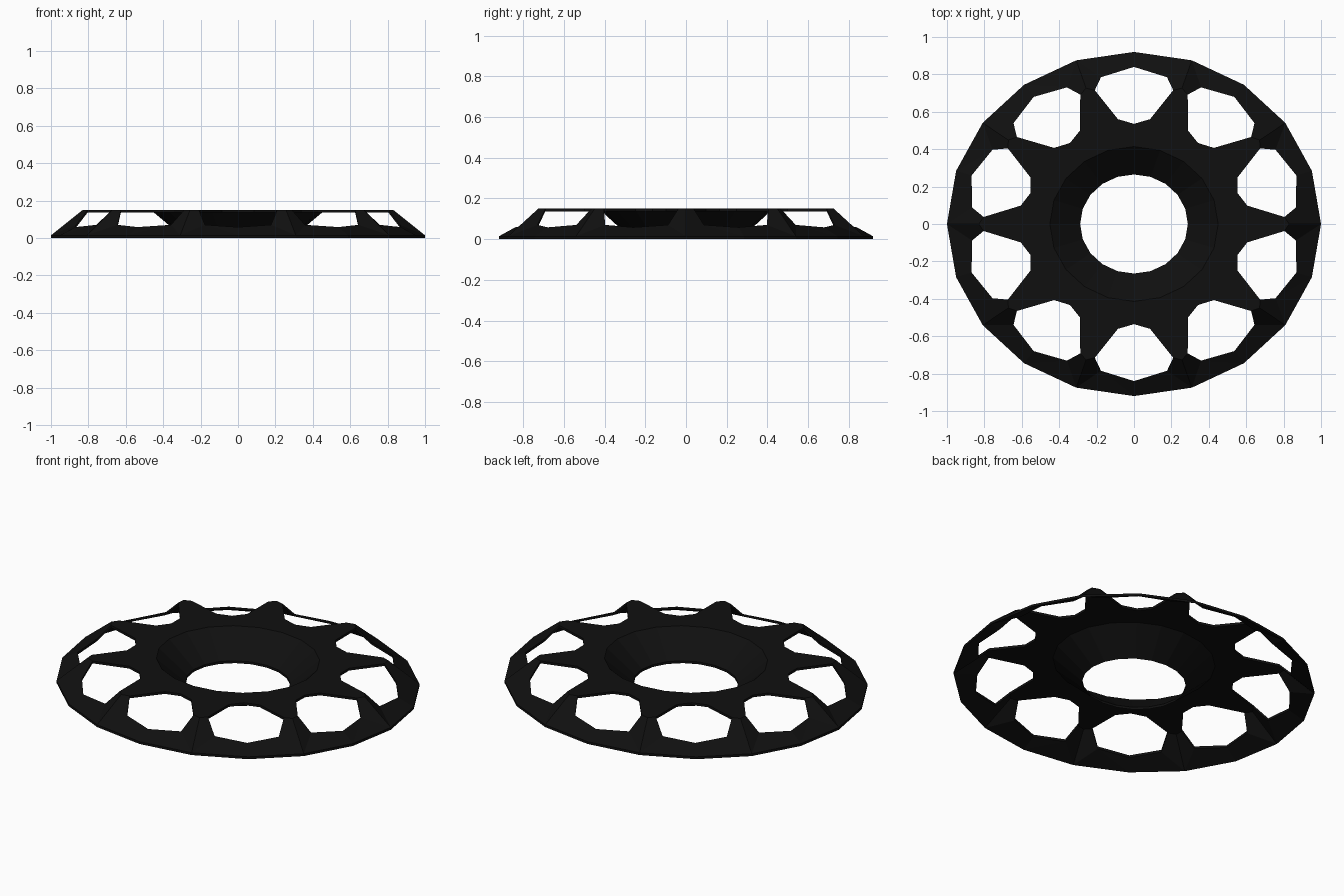
import bpy, bmesh
from math import sin, cos, radians

if "Cube" in bpy.data.objects:
    bpy.data.objects.remove(bpy.data.objects["Cube"])

SQUASH, T, TOP = 0.92, 0.014, 0.15

# Half of one hole segment: (radius, degrees from hole centre, height)
P = {
    "a0": (0.288, 0, T), "a1": (0.288, 18, T),          # funnel bottom
    "b0": (0.45, 0, TOP), "b1": (0.45, 18, TOP),        # funnel lip
    "h0": (0.582, 0, TOP), "h1": (0.615, 8, TOP),       # hole outline
    "h2": (0.805, 15.1, TOP), "h3": (0.871, 11.7, 0.07), "h4": (0.913, 0, 0.058),
    "e": (0.83, 18, TOP),                               # spoke shoulder
    "r0": (1.0, 0, T), "r1": (1.0, 18, T),              # outer rim
}
FACES = ["a0 a1 b1 b0", "b0 b1 h1 h0", "b1 e h2 h1", "e r1 h3 h2",
         "r1 r0 h3", "r0 h4 h3"]

# Mirror the half segment and repeat it ten times around
bm = bmesh.new()
for k in range(10):
    for side in (1, -1):
        v = {}
        for name, (r, deg, z) in P.items():
            a = radians(90 + 36 * k + side * deg)
            v[name] = bm.verts.new((r * cos(a), r * sin(a) * SQUASH, z))
        for f in FACES:
            loop = [v[n] for n in f.split()]
            bm.faces.new(loop if side > 0 else loop[::-1])
bmesh.ops.remove_doubles(bm, verts=bm.verts, dist=0.0005)

# Give the sheet its thickness downwards, keeping the upper skin
geom = bmesh.ops.extrude_face_region(bm, geom=bm.faces[:], use_keep_orig=True)["geom"]
low = [g for g in geom if isinstance(g, bmesh.types.BMVert)]
bmesh.ops.translate(bm, verts=low, vec=(0, 0, -T))
bmesh.ops.recalc_face_normals(bm, faces=bm.faces)

mesh = bpy.data.meshes.new("perforated_dish")
bm.to_mesh(mesh)
bm.free()
dish = bpy.data.objects.new("perforated_dish", mesh)
bpy.context.collection.objects.link(dish)

mat = bpy.data.materials.new("black")
mat.diffuse_color = (0.005, 0.005, 0.005, 1)
mat.use_nodes = True
mat.node_tree.nodes["Principled BSDF"].inputs["Base Color"].default_value = mat.diffuse_color
mesh.materials.append(mat)
